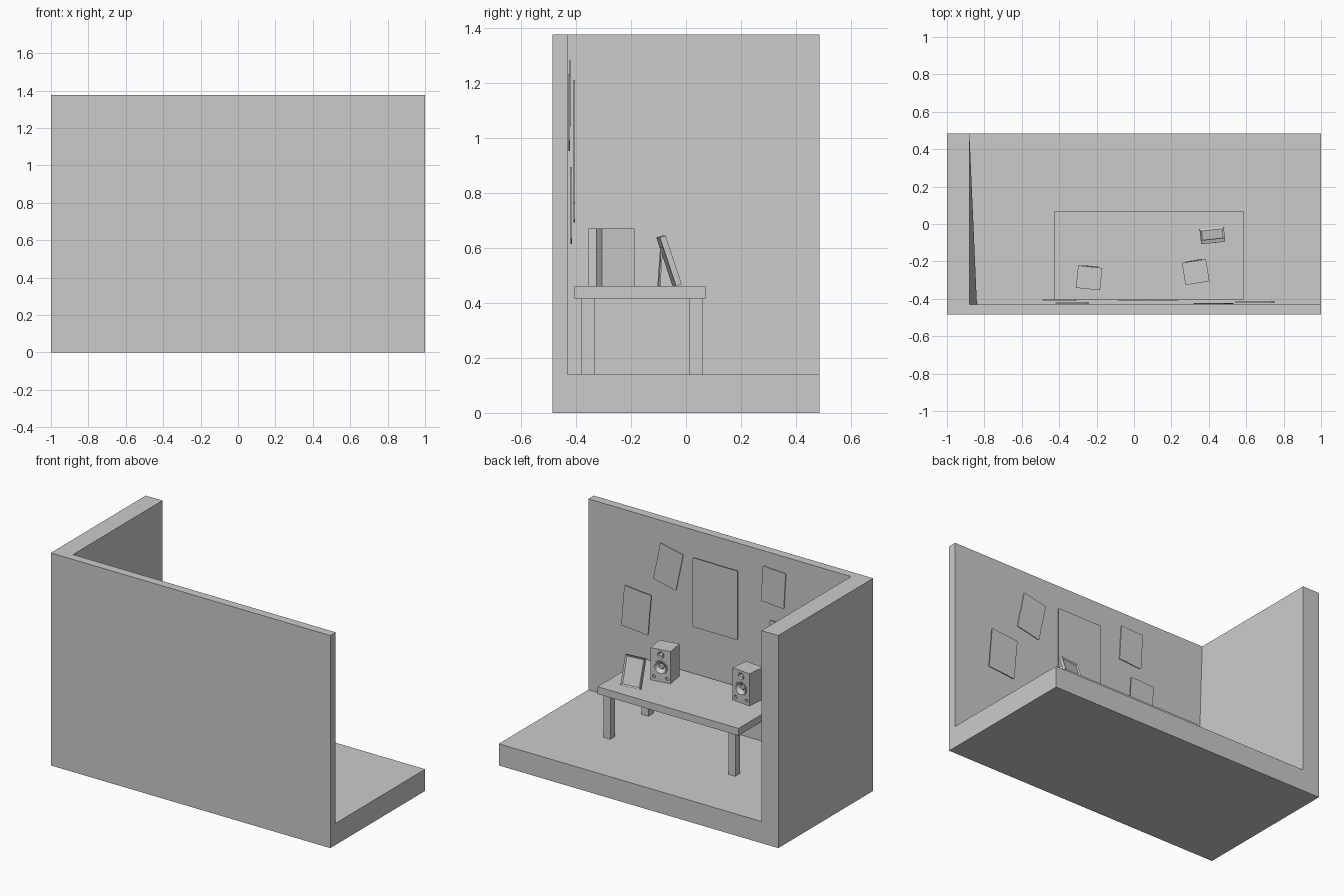
import bpy, bmesh, math, random
from mathutils import Matrix, Vector

if "Cube" in bpy.data.objects:
    bpy.data.objects.remove(bpy.data.objects["Cube"])

random.seed(4)
T = Matrix.Translation


def finish(name, bm, mat=Matrix(), smooth=False):
    bmesh.ops.recalc_face_normals(bm, faces=bm.faces)
    me = bpy.data.meshes.new(name)
    bm.to_mesh(me)
    bm.free()
    ob = bpy.data.objects.new(name, me)
    bpy.context.collection.objects.link(ob)
    ob.matrix_world = mat
    if smooth:
        bpy.ops.object.select_all(action='DESELECT')
        bpy.context.view_layer.objects.active = ob
        ob.select_set(True)
        bpy.ops.object.shade_smooth_by_angle(angle=math.radians(35))
    return ob


def box(name, lo, hi, mat=Matrix()):
    bm = bmesh.new()
    lo, hi = Vector(lo), Vector(hi)
    bmesh.ops.create_cube(bm, size=1, matrix=T((lo + hi) / 2) @ Matrix.Diagonal((*(hi - lo), 1)))
    return finish(name, bm, mat)


def lathe(name, profile, centre, mat):
    # profile of (radius, forward) revolved around the local y axis
    bm = bmesh.new()
    vs = [bm.verts.new((r, d, 0)) for r, d in profile]
    es = [bm.edges.new(p) for p in zip(vs, vs[1:])]
    bmesh.ops.spin(bm, geom=vs + es, cent=(0, 0, 0), axis=(0, 1, 0), angle=2 * math.pi, steps=28)
    bmesh.ops.remove_doubles(bm, verts=bm.verts, dist=1e-5)
    return finish(name, bm, mat @ T(centre), True)


# Room: a block with one corner carved out
X, Y, Z = (-1, -0.88, 1), (-0.485, -0.43, 0.485), (0, 0.14, 1.375)
bm = bmesh.new()
verts = {}
for face in ("000 020 022 002", "000 200 202 002", "000 200 220 020",
             "200 220 221 211 212 202", "020 022 122 121 221 220", "002 202 212 112 122 022",
             "111 121 122 112", "111 112 212 211", "111 211 221 121"):
    loop = []
    for key in face.split():
        if key not in verts:
            i, j, k = map(int, key)
            verts[key] = bm.verts.new((X[i], Y[j], Z[k]))
        loop.append(verts[key])
    bm.faces.new(loop)
verts["111"].co.x = -0.84
finish("room_shell", bm)

# Desk
box("desk_top", (-0.425, -0.405, 0.415), (0.585, 0.07, 0.462))
for sx, x in (("left", -0.395), ("right", 0.5)):
    for sy, y in (("back", -0.38), ("front", 0.01)):
        box(f"desk_leg_{sx}_{sy}", (x, y, 0.14), (x + 0.05, y + 0.05, 0.416))


# Speakers: cabinet with recessed drivers and two small ports
def speaker(side, x, y, turn):
    mat = T((x, y, 0.462)) @ Matrix.Rotation(math.radians(turn), 4, 'Z')
    f = 0.06
    cab = box(f"speaker_cabinet_{side}", (-0.065, -f, 0), (0.065, f, 0.208), mat)
    bm = bmesh.new()
    for px, pz, r, d in ((0, 0.093, 0.038, 0.025), (0, 0.172, 0.019, 0.01),
                         (-0.043, 0.027, 0.011, 0.012), (0.043, 0.027, 0.011, 0.012)):
        bmesh.ops.create_cone(bm, cap_ends=True, segments=28, radius1=r, radius2=r, depth=2 * d,
                              matrix=T((px, f, pz)) @ Matrix.Rotation(math.pi / 2, 4, 'X'))
    cutter = finish(f"speaker_cutter_{side}", bm, mat)
    cutter.hide_render = True
    cutter.display_type = 'WIRE'
    mod = cab.modifiers.new("driver_holes", 'BOOLEAN')
    mod.object, mod.operation, mod.solver = cutter, 'DIFFERENCE', 'EXACT'
    lathe(f"woofer_{side}", [(0.045, -0.001), (0.044, 0.004), (0.037, 0.004), (0.034, -0.002),
                             (0.017, -0.017), (0.012, -0.011), (0, -0.009)], (0, f, 0.093), mat)
    lathe(f"tweeter_{side}", [(0.023, -0.001), (0.022, 0.003), (0.018, 0.003), (0.012, -0.006),
                              (0.007, -0.002), (0, 0)], (0, f, 0.172), mat)


speaker("left", -0.24, -0.288, -6)
speaker("right", 0.33, -0.257, 9)

# Photo frame leaning on its stand
base = T((0.415, -0.02, 0.462)) @ Matrix.Rotation(math.radians(6), 4, 'Z')
lean = base @ Matrix.Rotation(math.radians(18.5), 4, 'X')
bm = bmesh.new()
bmesh.ops.create_cube(bm, size=1, matrix=T((0, -0.011, 0.099)) @ Matrix.Diagonal((0.13, 0.022, 0.186, 1)))
front = max(bm.faces, key=lambda f: f.calc_center_median().y)
bmesh.ops.inset_region(bm, faces=[front], thickness=0.013)
bmesh.ops.translate(bm, verts=front.verts, vec=(0, -0.007, 0))
finish("photo_frame", bm, lean)
box("photo_frame_stand", (-0.022, -0.003, -0.07), (0.022, 0.003, 0.07),
    base @ T((0, -0.074, 0.07)) @ Matrix.Rotation(math.radians(-4), 4, 'X'))


# Wall posters: thin sheets with clipped corners and slightly worn edges
def poster(name, x, y, z, w, h, tilt, wear=0.0015):
    a, b, c = w / 2, h / 2, 0.006
    corners = [(-a + c, -b), (a - c, -b), (a, -b + c), (a, b - c),
               (a - c, b), (-a + c, b), (-a, b - c), (-a, -b + c)]
    bm = bmesh.new()
    ring = []
    for i, (px, pz) in enumerate(corners):
        qx, qz = corners[(i + 1) % 8]
        n = 7 if i % 2 == 0 else 1
        for k in range(n):
            t = k / n
            s = 1 - (random.uniform(0, wear) / a if k else 0)
            ring.append(bm.verts.new(((px + (qx - px) * t) * s, 0, (pz + (qz - pz) * t) * s)))
    face = bm.faces.new(ring)
    ext = bmesh.ops.extrude_face_region(bm, geom=[face])
    bmesh.ops.translate(bm, vec=(0, -0.005, 0), verts=[g for g in ext["geom"] if isinstance(g, bmesh.types.BMVert)])
    finish(name, bm, T((x, y, z)) @ Matrix.Rotation(math.radians(-tilt), 4, 'Y'))


poster("poster_large", 0.075, -0.404, 0.985, 0.323, 0.448, 0)
poster("poster_upper_right", 0.424, -0.422, 1.092, 0.168, 0.252, 12)
poster("poster_lower_right", 0.647, -0.414, 0.754, 0.194, 0.266, 5)
poster("poster_upper_left", -0.331, -0.419, 1.162, 0.165, 0.233, 3.5)
poster("poster_lower_left", -0.398, -0.404, 0.822, 0.172, 0.255, 2)
